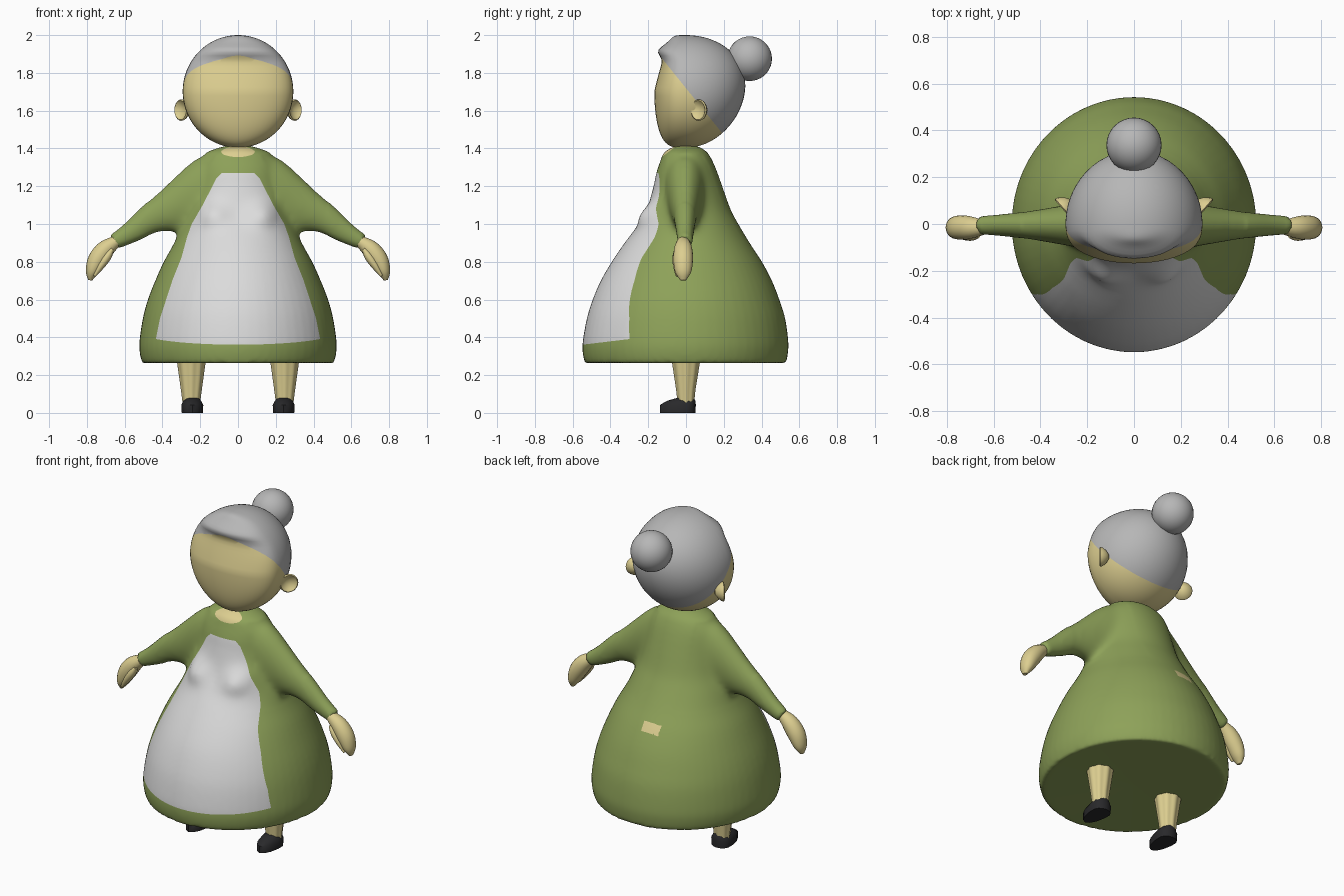
import bpy, bmesh
from math import sin, cos, pi, radians, exp
from mathutils import Vector

cube = bpy.data.objects.get("Cube")
if cube:
    bpy.data.objects.remove(cube)


def material(name, colour):
    m = bpy.data.materials.new(name)
    m.use_nodes = True
    m.diffuse_color = (*colour, 1)
    m.node_tree.nodes["Principled BSDF"].inputs["Base Color"].default_value = (*colour, 1)
    return m


GREEN = material("green cloth", (0.27, 0.36, 0.10))
SKIN = material("skin", (0.72, 0.62, 0.28))
GREY = material("grey hair", (0.47, 0.47, 0.47))
WHITE = material("white apron", (0.71, 0.71, 0.71))
BLACK = material("black shoe", (0.022, 0.022, 0.024))


def smooth_keys(keys, steps):
    """Catmull-Rom interpolation of a list of equal-length tuples."""
    out = []
    for i in range(len(keys) - 1):
        a, b = keys[max(i - 1, 0)], keys[i]
        c, d = keys[i + 1], keys[min(i + 2, len(keys) - 1)]
        for s in range(steps):
            t = s / steps
            out.append(tuple(
                q + 0.5 * t * (r - p + t * (2 * p - 5 * q + 4 * r - w + t * (3 * (q - r) + w - p)))
                for p, q, r, w in zip(a, b, c, d)))
    return out + [keys[-1]]


def activate(obj):
    bpy.ops.object.select_all(action='DESELECT')
    obj.select_set(True)
    bpy.context.view_layer.objects.active = obj


def shade(obj, angle=48):
    activate(obj)
    bpy.ops.object.shade_smooth_by_angle(angle=radians(angle))


def cut(bm, faces, point, normal):
    """Split the given faces along a plane."""
    edges = {e for f in faces for e in f.edges}
    verts = {v for f in faces for v in f.verts}
    bmesh.ops.bisect_plane(bm, geom=[*verts, *edges, *faces], plane_co=point, plane_no=normal)


def loft(name, rings, mats, edit=None):
    """Skin a closed tube through rings of points and cap both ends."""
    bm = bmesh.new()
    rows = [[bm.verts.new(p) for p in ring] for ring in rings]
    n = len(rows[0])
    for lower, upper in zip(rows, rows[1:]):
        for i in range(n):
            j = (i + 1) % n
            bm.faces.new((lower[i], lower[j], upper[j], upper[i]))
    bm.faces.new(rows[0])
    bm.faces.new(rows[-1])
    bmesh.ops.recalc_face_normals(bm, faces=bm.faces)
    if edit:
        edit(bm)
    mesh = bpy.data.meshes.new(name)
    bm.to_mesh(mesh)
    bm.free()
    for m in mats:
        mesh.materials.append(m)
    obj = bpy.data.objects.new(name, mesh)
    bpy.context.collection.objects.link(obj)
    shade(obj)
    return obj


def oval(z, rx, front, back, cx=0, n=40, power=1.0, ripple=0.0):
    """Level ring with separate front and back depth."""
    pts = []
    for i in range(n):
        t = 2 * pi * i / n
        c = cos(t)
        k = 1 + ripple * cos(8 * t)
        y = -front * c ** power if c > 0 else -back * c
        pts.append(Vector((cx + k * rx * sin(t), k * y, z)))
    return pts


def tube(name, keys, y, side, mat, n=20):
    """Limb along (x, z, thickness, depth) keys, at the given y."""
    path = smooth_keys(keys, 4)
    rings = []
    for i, (x, z, r, ry) in enumerate(path):
        a, b = path[max(i - 1, 0)], path[min(i + 1, len(path) - 1)]
        d = Vector((b[0] - a[0], 0, b[1] - a[1])).normalized()
        angles = [2 * pi * j / n for j in range(n)]
        rings.append([Vector((side * (x - d.z * r * cos(t)), y + ry * sin(t), z + d.x * r * cos(t)))
                      for t in angles])
    return loft(name, rings, [mat])


def ball(name, location, scale, mat):
    bpy.ops.mesh.primitive_uv_sphere_add(segments=32, ring_count=18, location=location)
    obj = bpy.context.object
    obj.name = name
    obj.scale = scale
    obj.data.materials.append(mat)
    shade(obj)


# Dress: height, half width, front depth, back depth
DRESS = [(0.264, 0.507, 0.535, 0.53), (0.31, 0.519, 0.546, 0.539), (0.375, 0.522, 0.547, 0.542),
         (0.5, 0.504, 0.525, 0.525), (0.6, 0.477, 0.494, 0.494), (0.7, 0.438, 0.451, 0.455),
         (0.8, 0.393, 0.393, 0.402), (0.9, 0.338, 0.325, 0.337), (1.0, 0.295, 0.25, 0.277),
         (1.08, 0.26, 0.205, 0.235), (1.2, 0.235, 0.172, 0.192), (1.27, 0.225, 0.157, 0.167),
         (1.33, 0.21, 0.137, 0.142), (1.38, 0.165, 0.115, 0.112), (1.412, 0.075, 0.06, 0.065)]


def dress_ring(z, rx, front, back):
    pts = oval(z, rx, front, back, n=60)
    for p in pts:
        if p.y < 0:  # bust
            p.y -= 0.05 * exp(-((abs(p.x) - 0.145) / 0.085) ** 2 - ((z - 1.05) / 0.065) ** 2)
    return pts


dress = loft("dress", [dress_ring(0.272, 0.01, 0.01, 0.01)]
             + [dress_ring(*k) for k in smooth_keys(DRESS, 5)], [GREEN, WHITE, SKIN])

# Sleeves, merged into the dress as one cloth surface
SLEEVE = [(0.05, 1.25, 0.13, 0.09), (0.132, 1.19, 0.184, 0.11), (0.322, 1.088, 0.133, 0.082),
          (0.45, 1.034, 0.085, 0.06), (0.567, 0.956, 0.058, 0.047), (0.66, 0.903, 0.041, 0.04)]
sleeves = [tube("sleeve", SLEEVE, -0.005, side, GREEN, n=28) for side in (1, -1)]
activate(dress)
for sleeve in sleeves:
    sleeve.select_set(True)
bpy.ops.object.join()
remesh = dress.modifiers.new("merge", 'REMESH')
remesh.mode = 'VOXEL'
remesh.voxel_size = 0.014
bpy.ops.object.modifier_apply(modifier="merge")

bm = bmesh.new()
bm.from_mesh(dress.data)


def relax(verts, rounds):
    for _ in range(rounds):
        bmesh.ops.smooth_vert(bm, verts=verts, factor=0.5,
                              use_axis_x=True, use_axis_y=True, use_axis_z=True)


relax(bm.verts[:], 2)
for reach in (0.33, 0.37, 0.42, 0.48):  # soften the seam, fading out along the arm
    relax([v for v in bm.verts if 0.13 < abs(v.co.x) < reach and 0.9 < v.co.z < 1.37
           and (abs(v.co.x) > 0.2 or v.co.y > -0.1)], 5)

# Apron outline: height, half width
APRON = [(0.33, 0.44), (0.39, 0.435), (0.5, 0.413), (0.7, 0.348), (0.82, 0.3), (0.93, 0.27),
         (1.0, 0.245), (1.1, 0.187), (1.24, 0.115), (1.27, 0.085)]
FRONT = -0.06
HEM, HEM_UP = Vector((0, -0.54, 0.362)), Vector((0, -0.12, 1))
NECKLINE, NECK_UP = Vector((0, -0.125, 1.357)), Vector((0, -0.75, 1))


def front_faces(low, high):
    found = []
    for f in bm.faces:
        c = f.calc_center_median()
        if c.y < FRONT and low <= c.z < high:
            found.append(f)
    return found


cut(bm, front_faces(0.3, 0.45), HEM, HEM_UP)
cut(bm, front_faces(1.2, 1.3), Vector((0, 0, 1.27)), Vector((0, 0, 1)))
cut(bm, [f for f in bm.faces if f.calc_center_median().z > 1.32], NECKLINE, NECK_UP)
bands = list(zip(APRON, APRON[1:]))
for (z0, x0), (z1, x1) in bands:
    for side in (1, -1):
        faces = [f for f in front_faces(z0, z1) if f.calc_center_median().x * side > 0]
        cut(bm, faces, Vector((side * x0, 0, z0)), Vector((side * (z1 - z0), 0, x0 - x1)))

for f in bm.faces:
    c = f.calc_center_median()
    f.material_index = 0
    if c.z > 1.34 and (c - NECKLINE).dot(NECK_UP) > 0:
        f.material_index = 2
    elif c.y > 0 and abs(c.x + 0.035) < 0.055 and abs(c.z - 0.81) < 0.025:  # patch on the back
        f.material_index = 2
    elif c.y < FRONT and (c - HEM).dot(HEM_UP) > 0:
        for (z0, x0), (z1, x1) in bands:
            if z0 <= c.z < z1 and abs(c.x) < x0 + (x1 - x0) * (c.z - z0) / (z1 - z0):
                f.material_index = 1
bm.to_mesh(dress.data)
bm.free()
shade(dress)

ball("neck", (0, -0.005, 1.405), (0.072, 0.06, 0.03), SKIN)
ball("hair_bun", (0, 0.337, 1.875), (0.118, 0.118, 0.118), GREY)


# Head: flattened face, soft fringe, hair meeting the face along a slanted plane
def head_ring(angle):
    s, c = sin(angle), cos(angle)
    z = 1.702 + 0.298 * c
    fringe = 0.04 * exp(-((z - 1.918) / 0.037) ** 2)
    front = 0.168 * s ** 0.5 - 0.065 * s * max(c, 0) + fringe
    return oval(z, 0.293 * s, front, s * (0.312 + 0.035 * c), n=48, power=0.75)


def cut_hair(bm):
    point, normal = Vector((0, -0.13, 1.88)), Vector((0, 1.24, 1))
    cut(bm, bm.faces[:], point, normal)
    for f in bm.faces:
        f.material_index = int((f.calc_center_median() - point).dot(normal) > 0)


loft("head", [head_ring(pi * (0.015 + 0.97 * i / 40)) for i in range(41)], [SKIN, GREY], cut_hair)

HAND = [(0.645, 0.908, 0.03, 0.032), (0.70, 0.868, 0.047, 0.048), (0.745, 0.81, 0.05, 0.052),
        (0.773, 0.745, 0.034, 0.042), (0.783, 0.702, 0.01, 0.015)]
THUMB = [(0.665, 0.868, 0.01, 0.015), (0.69, 0.83, 0.022, 0.026),
         (0.725, 0.78, 0.02, 0.024), (0.76, 0.725, 0.007, 0.01)]
# Ear cup: distance along its axis, radius
EAR = [(-0.035, 0.012), (-0.02, 0.036), (0.0, 0.053), (0.012, 0.057), (0.017, 0.051),
       (0.006, 0.038), (-0.004, 0.015)]
LEG = [(0.04, 0.043, 0.042, 0.04), (0.12, 0.053, 0.05, 0.048), (0.30, 0.077, 0.076, 0.076)]
SHOE = [(0, 0.057, 0.138, 0.05), (0.042, 0.06, 0.138, 0.052),
        (0.064, 0.048, 0.1, 0.05), (0.08, 0.034, 0.045, 0.042)]

# Paired parts
for side, label in ((1, "left"), (-1, "right")):
    tube(label + "_hand", HAND, -0.015, side, SKIN)
    tube(label + "_thumb", THUMB, -0.045, side, SKIN, n=12)
    axis, across = Vector((0.75 * side, -0.66, 0)), Vector((0.66 * side, 0.75, 0))
    centre = Vector((0.292 * side, 0.075, 1.603))
    loft(label + "_ear",
         [[centre + axis * d + across * r * 0.95 * cos(2 * pi * i / 20)
           + Vector((0, 0, r * sin(2 * pi * i / 20))) for i in range(20)] for d, r in EAR], [SKIN])
    loft(label + "_leg", [oval(*k, cx=0.247 * side, n=48, ripple=0.04) for k in LEG], [SKIN])
    loft(label + "_shoe", [oval(*k, cx=0.242 * side, n=14) for k in SHOE], [BLACK])
